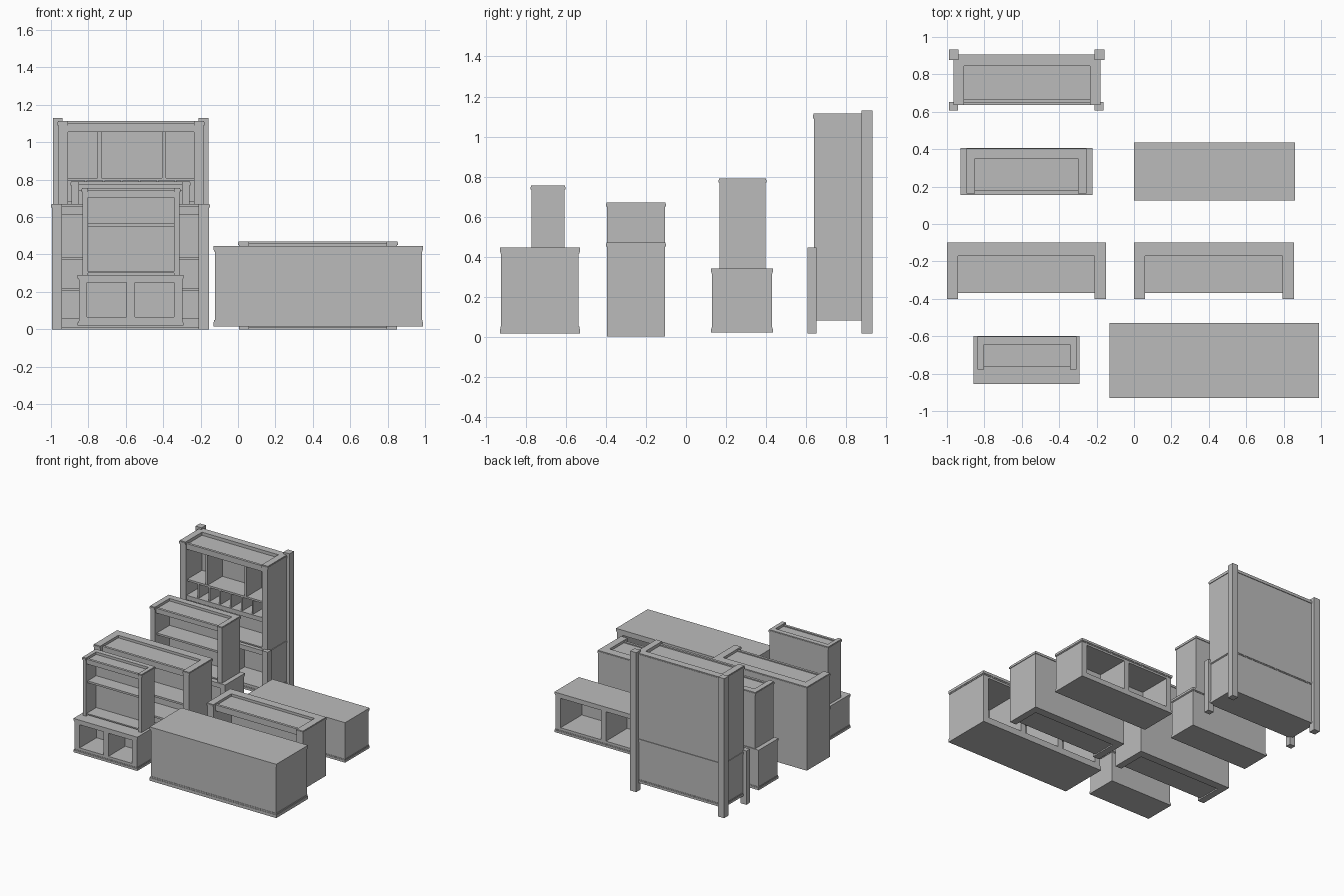
import bpy, bmesh

if "Cube" in bpy.data.objects:
    bpy.data.objects.remove(bpy.data.objects["Cube"], do_unlink=True)

grey = bpy.data.materials.new("plain_grey")
grey.use_nodes = True
grey.diffuse_color = (0.5, 0.5, 0.5, 1)
grey.node_tree.nodes["Principled BSDF"].inputs["Base Color"].default_value = (0.5, 0.5, 0.5, 1)


def part(name, boxes):
    """One object made of boxes given as (x0, x1, y0, y1, z0, z1)."""
    bm = bmesh.new()
    for x0, x1, y0, y1, z0, z1 in boxes:
        verts = bmesh.ops.create_cube(bm, size=1)["verts"]
        for v in verts:
            v.co.x = (x0 + x1) / 2 + v.co.x * abs(x1 - x0)
            v.co.y = (y0 + y1) / 2 + v.co.y * abs(y1 - y0)
            v.co.z = (z0 + z1) / 2 + v.co.z * abs(z1 - z0)
    mesh = bpy.data.meshes.new(name)
    bm.to_mesh(mesh)
    bm.free()
    mesh.materials.append(grey)
    obj = bpy.data.objects.new(name, mesh)
    bpy.context.collection.objects.link(obj)
    return obj


def u_frame(x0, x1, yf, yb, z0, z1, wall, back):
    """Two side walls and a back wall, open to the front."""
    return [(x0, x0 + wall, yf, yb, z0, z1),
            (x1 - wall, x1, yf, yb, z0, z1),
            (x0 + wall, x1 - wall, yb - back, yb, z0, z1)]


def hutch(name, x0, x1, yf, yb, z0, z1, wall, back, inset, shelves, head=0.03, cap=0.02, kick=0.03):
    """Open-fronted shelf unit with a trim cap around a sunken top."""
    lip = 0.005
    xi0, xi1, face, inner = x0 + wall, x1 - wall, yf + inset, yb - back
    part(name + "_walls", u_frame(x0 + lip, x1 - lip, yf + lip, yb - lip, z0, z1 - cap, wall - lip, back - lip))
    part(name + "_cap", u_frame(x0, x1, yf, yb, z1 - cap, z1 - cap * 0.3, wall, back)
         + u_frame(x0 + 0.003, x1 - 0.003, yf + 0.003, yb - 0.003, z1 - cap * 0.3, z1, wall - 0.003, back - 0.003))
    part(name + "_top", [(xi0, xi1, face, inner, z1 - cap - 0.015, z1 - cap),
                         (xi0, xi1, face, face + 0.02, z1 - cap - head, z1 - cap * 0.6)])
    part(name + "_shelves", [(xi0, xi1, face + 0.012, inner, z - 0.015, z) for z in shelves])
    part(name + "_floor", [(xi0, xi1, face, inner, z0 + 0.01, z0 + kick)])


def counter(name, x0, x1, y_open, y_shut, z0, z1, bays, cap=0.025, post=0.045, base=0.025):
    """Cabinet with a row of open bays on one long side."""
    s = 1 if y_shut > y_open else -1
    lip = 0.006
    a, b = x0 + lip, x1 - lip
    yo, yc = y_open + s * lip, y_shut - s * lip
    part(name + "_top", [(x0, x1, y_open, y_shut, z1 - cap * 0.7, z1),
                         (x0 + 0.003, x1 - 0.003, y_open + s * 0.003, y_shut - s * 0.003,
                          z1 - cap, z1 - cap * 0.7)])
    part(name + "_plinth", [(x0, x1, y_open, y_shut, z0, z0 + base * 0.7),
                            (x0 + 0.003, x1 - 0.003, y_open + s * 0.003, y_shut - s * 0.003,
                             z0 + base * 0.7, z0 + base)])
    pitch = (b - a - post) / bays
    part(name + "_posts", [(a + i * pitch, a + i * pitch + post, yo, yc, z0 + base, z1 - cap)
                           for i in range(bays + 1)])
    part(name + "_panels", [(a, b, yc, yc - s * 0.03, z0 + base, z1 - cap),
                            (a, b, yo, yc, z0 + base, z0 + base + 0.02),
                            (a, b, yo, yc, z1 - cap - 0.015, z1 - cap)])


# Long front counter and low rear cabinet, both open to the back
counter("long_counter", -0.13, 0.99, -0.53, -0.93, 0.015, 0.445, 3, cap=0.03, base=0.035)
counter("low_cabinet", 0.0, 0.86, 0.435, 0.125, 0.02, 0.34, 2)

# Pair of thick-walled shelf units
hutch("wide_shelf", -1.0, -0.15, -0.4, -0.1, 0, 0.67, 0.06, 0.07, 0.03, [0.22, 0.385], head=0.04, kick=0.06)
hutch("short_shelf", 0.0, 0.855, -0.4, -0.1, 0, 0.47, 0.06, 0.07, 0.03, [0.24], head=0.04, kick=0.06)

# Small bookcase on a two-bay base
counter("small_base", -0.857, -0.292, -0.855, -0.6, 0.02, 0.29, 2)
hutch("small_bookcase", -0.837, -0.307, -0.777, -0.602, 0.29, 0.755, 0.034, 0.042, 0.012, [0.565], kick=0.02)

# Medium bookcase on a two-bay base
counter("medium_base", -0.927, -0.222, 0.155, 0.405, 0.02, 0.34, 2)
hutch("medium_bookcase", -0.896, -0.254, 0.162, 0.403, 0.34, 0.79, 0.045, 0.053, 0.016, [0.575], kick=0.02)

# Tall cabinet with pigeonholes, raised on corner posts
counter("tall_base", -0.965, -0.18, 0.635, 0.905, 0.08, 0.43, 2)
hutch("tall_cabinet", -0.965, -0.18, 0.635, 0.905, 0.43, 1.115, 0.055, 0.06, 0.012,
      [0.81, 0.685], head=0.035, cap=0.025, kick=0.02)
part("tall_dividers", [(x - 0.01, x + 0.01, 0.66, 0.85, 0.81, 1.08) for x in (-0.74, -0.395)])
part("pigeonhole_dividers", [(-0.91 + i * 0.096 - 0.006, -0.91 + i * 0.096 + 0.006, 0.66, 0.85, 0.685, 0.8)
                             for i in range(1, 7)])
part("pigeonhole_rail", [(-0.91, -0.235, 0.65, 0.67, 0.65, 0.685)])
for side, x in (("right", -0.99), ("left", -0.212)):
    part("rear_post_" + side, [(x, x + 0.053, 0.877, 0.932, 0.015, 1.13)])
    part("front_post_" + side, [(x, x + 0.05, 0.607, 0.652, 0.015, 0.445)])
